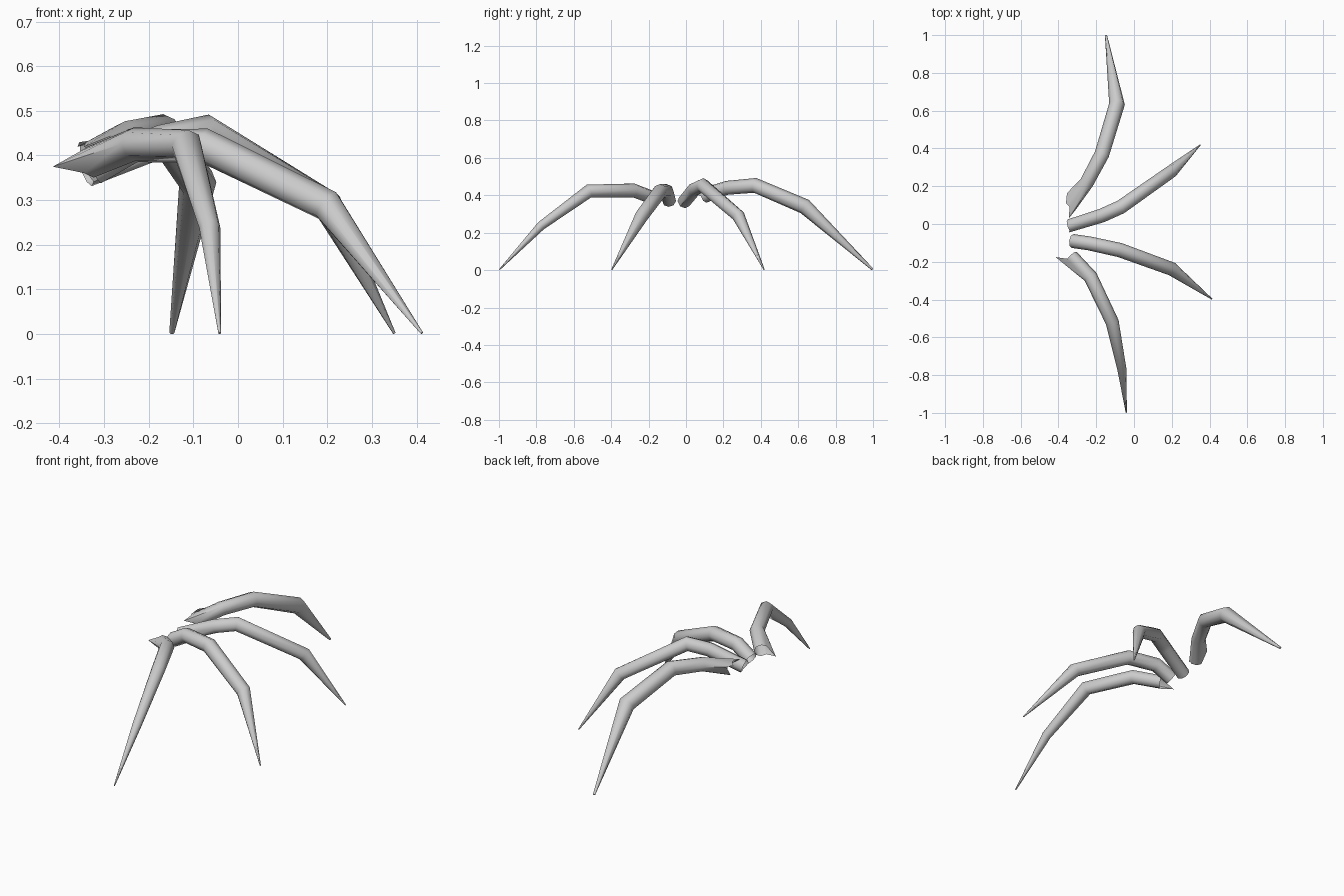
import bpy, bmesh, math
from mathutils import Vector

if "Cube" in bpy.data.objects:
    bpy.data.objects.remove(bpy.data.objects["Cube"])

SIDES = 8


def leg(name, path, spikes=()):
    """Tapered jointed tube with an open torn hip; path holds (x, y, z, radius)."""
    pts = [Vector(p[:3]) for p in path]
    bm = bmesh.new()
    rings = []
    for i, p in enumerate(pts):
        a = (p - pts[i - 1]).normalized() if i else (pts[1] - p).normalized()
        b = (pts[i + 1] - p).normalized() if i < len(pts) - 1 else a
        axis = (a + b).normalized()
        side = axis.cross(Vector((0, 0, 1))).normalized()
        up = side.cross(axis)
        r = path[i][3]
        ring = []
        for k in range(SIDES):
            t = 2 * math.pi * k / SIDES
            d = (side * math.cos(t) + up * math.sin(t)) * r
            # slide along the incoming segment onto the mitre plane
            perp = d - a * d.dot(a)
            if perp.length > 1e-6:
                d *= min(1.15, r / perp.length)
            ring.append(bm.verts.new(p + d))
        rings.append(ring)
    for lo, hi in zip(rings, rings[1:]):
        for k in range(SIDES):
            n = (k + 1) % SIDES
            bm.faces.new((lo[k], lo[n], hi[n], hi[k]))
    bm.faces.new(rings[-1])
    # ragged hip points
    for s in spikes:
        s = Vector(s)
        min(rings[0], key=lambda v: (v.co - s).length).co = s
    bmesh.ops.recalc_face_normals(bm, faces=bm.faces)
    me = bpy.data.meshes.new(name)
    bm.to_mesh(me)
    bm.free()
    ob = bpy.data.objects.new(name, me)
    bpy.context.collection.objects.link(ob)
    bpy.ops.object.select_all(action='DESELECT')
    bpy.context.view_layer.objects.active = ob
    ob.select_set(True)
    bpy.ops.object.shade_smooth_by_angle(angle=math.radians(50))


# Rearmost leg
leg("rear_leg", [(-0.335, 0.10, 0.395, 0.036), (-0.25, 0.22, 0.44, 0.037),
                 (-0.17, 0.37, 0.453, 0.039), (-0.09, 0.635, 0.34, 0.041),
                 (-0.148, 0.997, 0.004, 0.006)],
    [(-0.345, 0.03, 0.42), (-0.355, 0.163, 0.43)])

# Middle legs
leg("rear_middle_leg", [(-0.34, -0.01, 0.365, 0.036), (-0.17, 0.045, 0.432, 0.037),
                        (-0.07, 0.09, 0.453, 0.037), (0.20, 0.28, 0.29, 0.034),
                        (0.35, 0.418, 0.002, 0.003)],
    [(-0.345, -0.045, 0.37)])
leg("front_middle_leg", [(-0.325, -0.09, 0.37, 0.037), (-0.235, -0.103, 0.422, 0.037),
                         (-0.075, -0.138, 0.422, 0.038), (0.20, -0.238, 0.288, 0.036),
                         (0.412, -0.397, 0.002, 0.003)])

# Foremost leg with a sharp hip sliver
leg("front_leg", [(-0.33, -0.172, 0.385, 0.036), (-0.23, -0.28, 0.426, 0.037),
                  (-0.115, -0.52, 0.422, 0.035), (-0.063, -0.775, 0.237, 0.024),
                  (-0.041, -0.998, 0.002, 0.003)],
    [(-0.415, -0.175, 0.375)])
